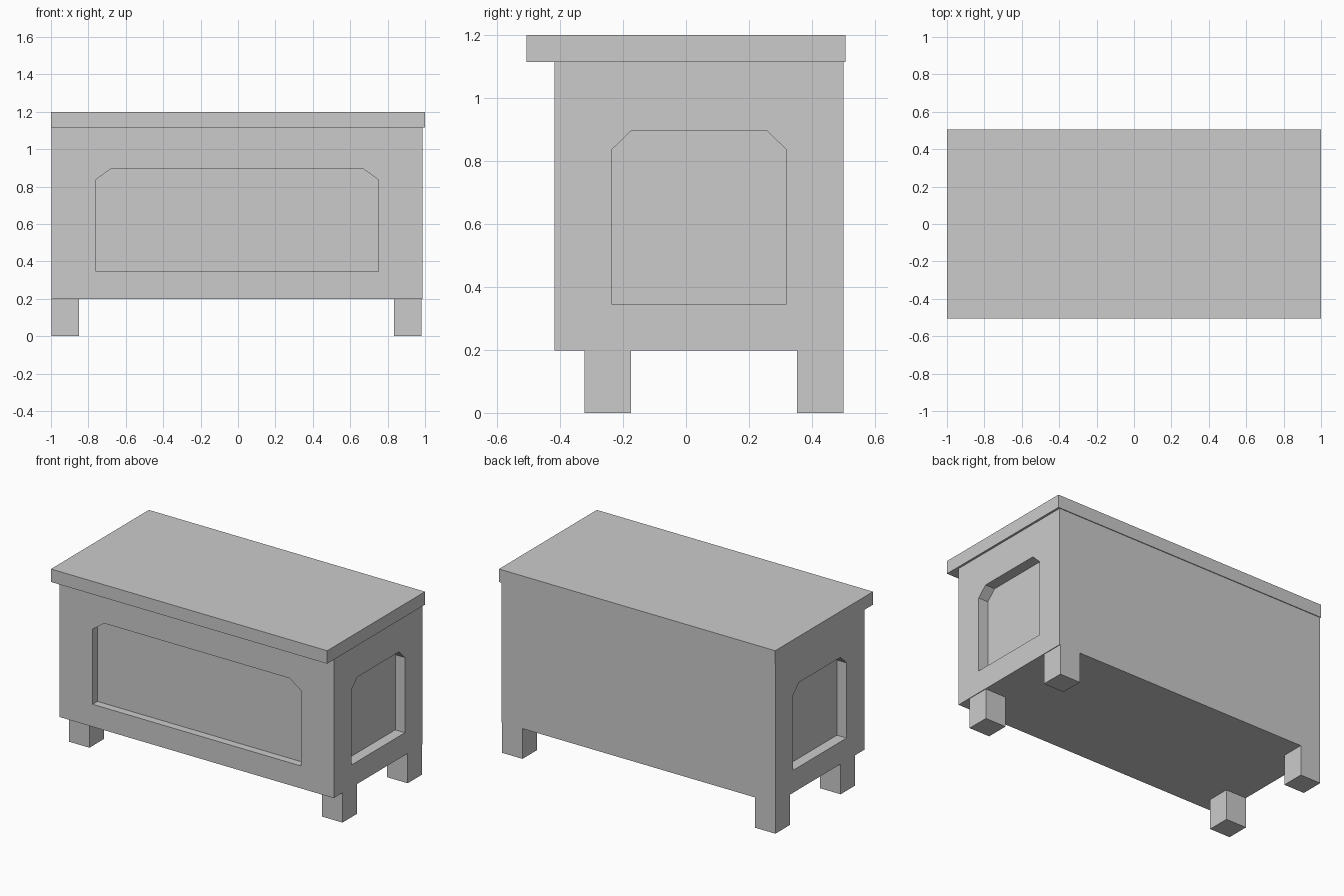
import bpy
import bmesh
from mathutils import Vector

if "Cube" in bpy.data.objects:
    bpy.data.objects.remove(bpy.data.objects["Cube"])


def new_object(name, bm):
    bmesh.ops.recalc_face_normals(bm, faces=bm.faces)
    mesh = bpy.data.meshes.new(name)
    bm.to_mesh(mesh)
    bm.free()
    obj = bpy.data.objects.new(name, mesh)
    bpy.context.collection.objects.link(obj)
    return obj


def box(name, x, y, z):
    bm = bmesh.new()
    bmesh.ops.create_cube(bm, size=1)
    for v in bm.verts:
        v.co = Vector(r[0] if c < 0 else r[1] for c, r in zip(v.co, (x, y, z)))
    return new_object(name, bm)


def panel_cutter(name, left, right, chamfer, place, start, depth):
    """Panel outline with clipped top corners, extruded along the wall normal."""
    low, high, drop = 0.345, 0.897, 0.06
    outline = [(left, low), (right, low), (right, high - drop),
               (right - chamfer, high), (left + chamfer, high), (left, high - drop)]
    bm = bmesh.new()
    face = bm.faces.new([bm.verts.new(place(u, start, w)) for u, w in outline])
    ext = bmesh.ops.extrude_face_region(bm, geom=[face], use_keep_orig=True)
    move = Vector(place(0, depth, 0))
    for v in (g for g in ext["geom"] if isinstance(g, bmesh.types.BMVert)):
        v.co += move
    return new_object(name, bm)


# Main chest and overhanging lid
XL, XR, YF, YB = -0.998, 0.986, -0.418, 0.501
body = box("chest_body", (XL, XR), (YF, YB), (0.198, 1.115))
box("lid", (-1, 1), (-0.506, 0.506), (1.115, 1.2))

# Four square feet
for side, x in (("left", (XL, -0.85)), ("right", (0.833, 0.982))):
    for end, y in (("front", (-0.322, -0.174)), ("back", (0.352, YB))):
        box(f"{end}_{side}_foot", x, y, (0, 0.198))

# Recessed panels on the front and both sides
along_y = lambda u, d, w: (u, d, w)
along_x = lambda u, d, w: (d, u, w)
cutters = [
    panel_cutter("front_panel_cutter", -0.76, 0.75, 0.083, along_y, YF - 0.1, 0.15),
    panel_cutter("right_panel_cutter", -0.235, 0.318, 0.062, along_x, XR + 0.1, -0.17),
    panel_cutter("left_panel_cutter", -0.235, 0.318, 0.062, along_x, XL - 0.1, 0.17),
]
bpy.context.view_layer.objects.active = body
for cutter in cutters:
    cutter.hide_render = True
    mod = body.modifiers.new(cutter.name, "BOOLEAN")
    mod.operation = "DIFFERENCE"
    mod.solver = "EXACT"
    mod.object = cutter
    bpy.ops.object.modifier_apply(modifier=mod.name)
    bpy.data.objects.remove(cutter)
